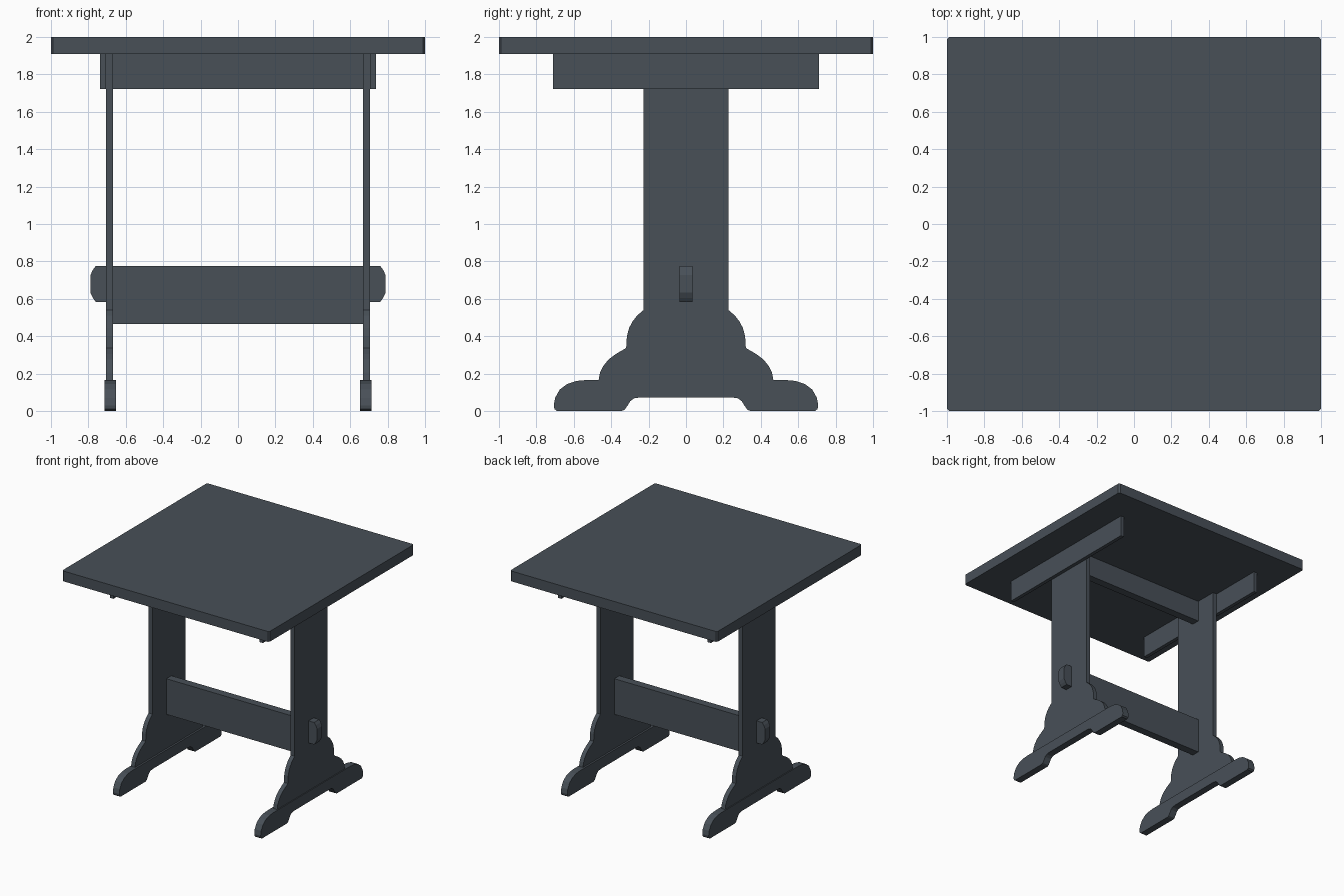
import bpy, bmesh

if "Cube" in bpy.data.objects:
    bpy.data.objects.remove(bpy.data.objects["Cube"])

wood = bpy.data.materials.new("dark slate paint")
wood.diffuse_color = (0.065, 0.08, 0.097, 1)
wood.use_nodes = True
wood.node_tree.nodes["Principled BSDF"].inputs["Base Color"].default_value = wood.diffuse_color


def finish(name, bm):
    bmesh.ops.recalc_face_normals(bm, faces=bm.faces)
    me = bpy.data.meshes.new(name)
    bm.to_mesh(me)
    bm.free()
    me.materials.append(wood)
    ob = bpy.data.objects.new(name, me)
    bpy.context.collection.objects.link(ob)
    return ob


def extrude(name, pts, offset):
    """Extrude a closed outline of 3D points by an offset vector."""
    bm = bmesh.new()
    face = bm.faces.new([bm.verts.new(p) for p in pts])
    new = bmesh.ops.extrude_face_region(bm, geom=[face])["geom"]
    bmesh.ops.translate(bm, vec=offset, verts=[v for v in new if isinstance(v, bmesh.types.BMVert)])
    return finish(name, bm)


def box(name, x0, x1, y, z0, z1):
    return extrude(name, [(x0, -y, z0), (x1, -y, z0), (x1, -y, z1), (x0, -y, z1)], (0, 2 * y, 0))


def side_profile(name, half, x0, x1):
    """Mirror a half outline (y, z) and extrude it along x."""
    pts = half + [(-y, z) for y, z in reversed(half)]
    return extrude(name, [(x0, y, z) for y, z in pts], (x1 - x0, 0, 0))


# Table top with slightly softened corners
c = 0.012
top = [(1, 1 - c), (1 - c, 1), (c - 1, 1), (-1, 1 - c), (-1, c - 1), (c - 1, -1), (1 - c, -1), (1, c - 1)]
extrude("table_top", [(x, y, 1.91) for x, y in top], (0, 0, 0.09))

# Half outlines of the leg panel and the foot
panel = [(0.227, 1.91), (0.227, 0.54), (0.26, 0.512), (0.285, 0.48), (0.304, 0.445), (0.316, 0.40),
         (0.32, 0.337), (0.375, 0.305), (0.415, 0.275), (0.443, 0.24), (0.46, 0.205), (0.467, 0.166)]
foot = [(0.53, 0.166), (0.585, 0.161), (0.635, 0.145), (0.675, 0.115), (0.70, 0.07), (0.707, 0.03),
        (0.703, 0.01), (0.69, 0), (0.345, 0), (0.328, 0.007), (0.312, 0.03), (0.298, 0.053),
        (0.277, 0.068), (0.245, 0.073)]
# Rounded through tenon (x, z)
tenon = [(0.668, 0.583), (0.76, 0.583), (0.776, 0.605), (0.789, 0.633), (0.789, 0.727),
         (0.776, 0.755), (0.76, 0.776), (0.668, 0.776)]

# Two mirrored trestle ends
for side, s in (("left", -1), ("right", 1)):
    side_profile(side + "_leg_panel", panel, s * 0.668, s * 0.706)
    side_profile(side + "_foot", foot, s * 0.652, s * 0.714)
    box(side + "_batten", s * 0.706, s * 0.738, 0.711, 1.722, 1.91)
    extrude(side + "_tenon", [(s * x, -0.035, z) for x, z in tenon], (0, 0.07, 0))

# Long rails joining the two ends
box("lower_stretcher", -0.668, 0.668, 0.035, 0.465, 0.776)
box("upper_rail", -0.668, 0.668, 0.035, 1.722, 1.91)
